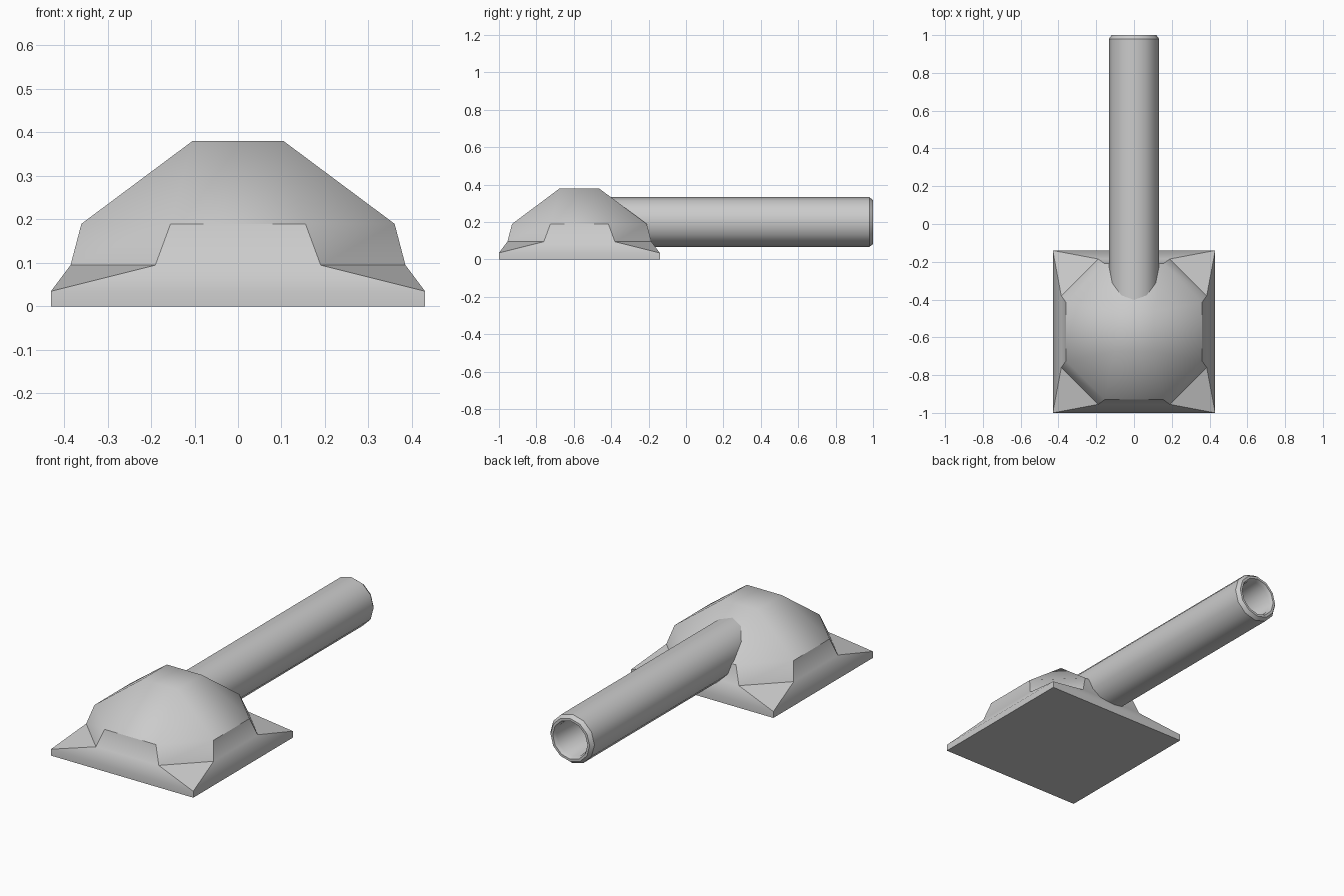
import bpy, bmesh
from math import sin, cos, pi, radians

if "Cube" in bpy.data.objects:
    bpy.data.objects.remove(bpy.data.objects["Cube"])

CY = -0.57  # centre of the turret body


def make_object(name, bm, angle):
    bmesh.ops.recalc_face_normals(bm, faces=bm.faces)
    me = bpy.data.meshes.new(name)
    bm.to_mesh(me)
    bm.free()
    ob = bpy.data.objects.new(name, me)
    bpy.context.collection.objects.link(ob)
    bpy.ops.object.select_all(action='DESELECT')
    ob.select_set(True)
    bpy.context.view_layer.objects.active = ob
    bpy.ops.object.shade_smooth_by_angle(angle=radians(angle))
    return ob


# Domed housing on a square plate: octagonal rings between two squares
def ring(bm, a, b, z):
    pts = [(b, -a), (a, -b), (a, b), (b, a), (-b, a), (-a, b), (-a, -b), (-b, -a)]
    return [bm.verts.new((x, CY + y, z)) for x, y in pts]


bm = bmesh.new()
levels = [(0.43, 0.43, 0), (0.43, 0.43, 0.035), (0.385, 0.19, 0.095),
          (0.36, 0.155, 0.19), (0.105, 0.105, 0.38)]
rings = [ring(bm, *l) for l in levels]
for r0, r1 in zip(rings, rings[1:]):
    for i in range(8):
        j = (i + 1) % 8
        bm.faces.new((r0[i], r0[j], r1[j], r1[i]))
bm.faces.new(rings[0])
bm.faces.new(rings[-1])
bmesh.ops.remove_doubles(bm, verts=bm.verts, dist=0.001)
make_object("turret_housing", bm, 38.5)

# Hollow barrel: lathed profile (radius, y) with bevelled muzzle
bm = bmesh.new()
N = 12
profile = [(0.133, -0.48), (0.133, 0.98), (0.118, 1.0), (0.105, 1.0),
           (0.095, 0.98), (0.095, 0.6)]
loops = []
for r, y in profile:
    loops.append([bm.verts.new((r * sin(2 * pi * i / N), y, 0.2 + r * cos(2 * pi * i / N)))
                  for i in range(N)])
for l0, l1 in zip(loops, loops[1:]):
    for i in range(N):
        j = (i + 1) % N
        bm.faces.new((l0[i], l0[j], l1[j], l1[i]))
bm.faces.new(loops[0])
bm.faces.new(loops[-1])
make_object("barrel", bm, 35)
